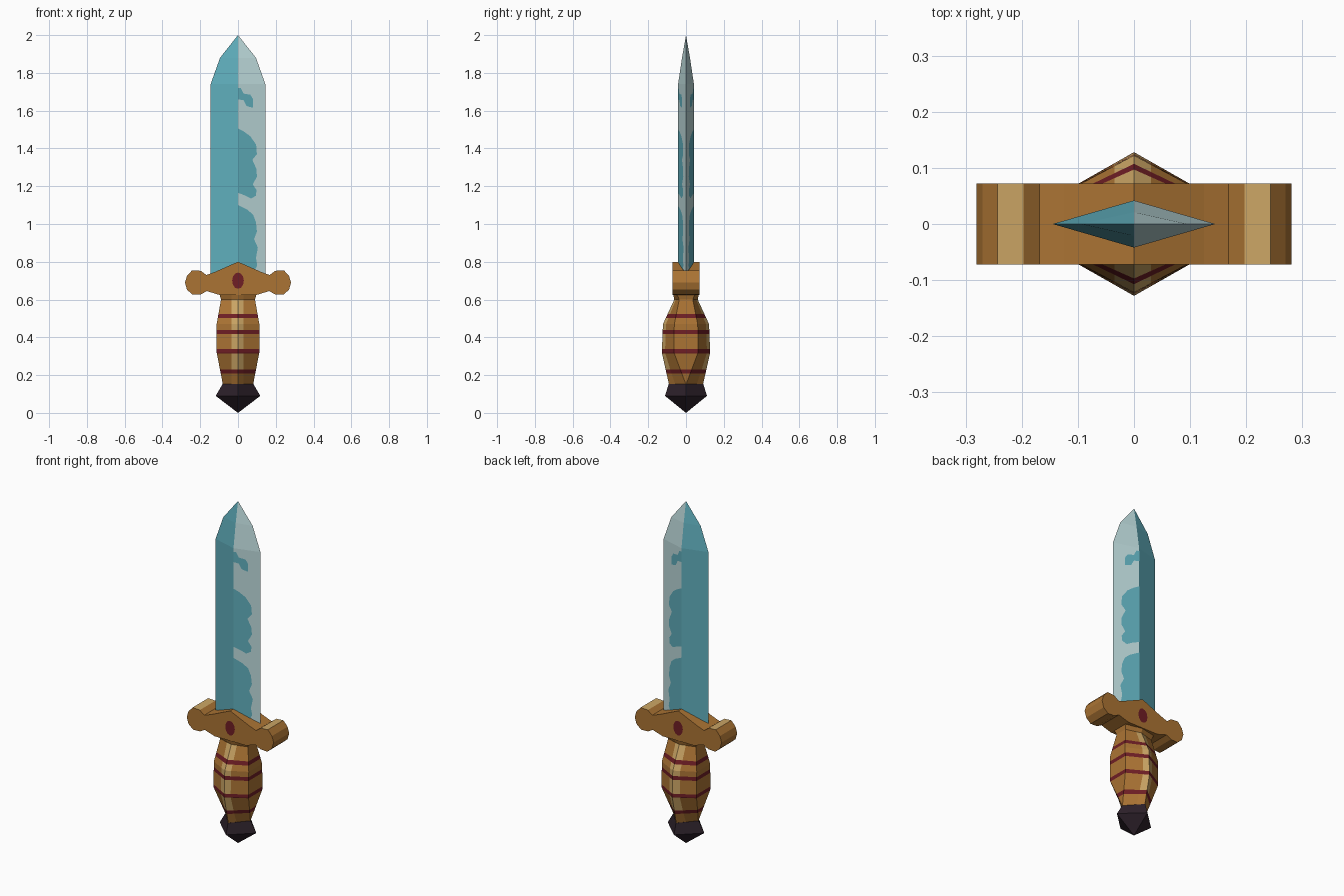
import bpy, bmesh, math

if "Cube" in bpy.data.objects:
    bpy.data.objects.remove(bpy.data.objects["Cube"])


def material(name, rgb):
    m = bpy.data.materials.new(name)
    m.diffuse_color = (*rgb, 1)
    m.use_nodes = True
    m.node_tree.nodes["Principled BSDF"].inputs["Base Color"].default_value = m.diffuse_color
    return m


teal = material("teal", (0.115, 0.42, 0.50))
pale = material("pale steel", (0.50, 0.69, 0.70))
brown = material("golden brown", (0.41, 0.175, 0.034))
tan = material("light tan", (0.60, 0.38, 0.13))
red = material("dark red", (0.16, 0.013, 0.018))
black = material("purple black", (0.026, 0.015, 0.023))


def finish(name, bm, mats, rule=None):
    bmesh.ops.recalc_face_normals(bm, faces=bm.faces)
    if rule:
        for f in bm.faces:
            f.material_index = rule(f.calc_center_median(), f.normal)
    me = bpy.data.meshes.new(name)
    bm.to_mesh(me)
    bm.free()
    for m in mats:
        me.materials.append(m)
    ob = bpy.data.objects.new(name, me)
    bpy.context.collection.objects.link(ob)
    return ob


def loft(sections):
    """Six-point rings (half width, half depth, side-corner depth, z);
    a side depth of 0 collapses the ring to a diamond."""
    bm = bmesh.new()
    rings = []
    for a, b, c, z in sections:
        pts = [(0, -b), (a, -c), (a, c), (0, b), (-a, c), (-a, -c)]
        rings.append([bm.verts.new((x, y, z)) for x, y in pts])
    for lo, hi in zip(rings, rings[1:]):
        for i in range(6):
            j = (i + 1) % 6
            bm.faces.new((lo[i], lo[j], hi[j], hi[i]))
    bm.faces.new(rings[0])
    bm.faces.new(rings[-1])
    bmesh.ops.remove_doubles(bm, verts=bm.verts, dist=0.0005)
    return bm


def cut(bm, co, no):
    bmesh.ops.bisect_plane(bm, geom=bm.verts[:] + bm.edges[:] + bm.faces[:],
                           plane_co=co, plane_no=no)


# Blade: diamond section, pale on the +x side
W, D = 0.145, 0.042
bm = loft([(W, D, 0, 0.70), (W, D, 0, 1.74), (0.095, 0.021, 0, 1.88), (0, 0, 0, 2.0)])
finish("blade", bm, [teal, pale], lambda c, n: int(c.x > 0))

# Teal patches lying on the pale faces, front and back
patches = [
    [(0, 0.72), (0.08, 0.72), (0.085, 0.75), (0.102, 0.78), (0.095, 0.82), (0.105, 0.875),
     (0.085, 0.92), (0.100, 0.96), (0.095, 1.01), (0.080, 1.05), (0.05, 1.075), (0, 1.10)],
    [(0, 1.165), (0.04, 1.15), (0.07, 1.135), (0.095, 1.15), (0.098, 1.18), (0.078, 1.21),
     (0.100, 1.25), (0.098, 1.29), (0.076, 1.34), (0.100, 1.37), (0.096, 1.42),
     (0.065, 1.465), (0.03, 1.49), (0, 1.505)],
    [(0, 1.66), (0.03, 1.655), (0.045, 1.625), (0.078, 1.615), (0.08, 1.66),
     (0.065, 1.685), (0.03, 1.69), (0.015, 1.72), (0, 1.72)],
]
bm = bmesh.new()
for outline in patches:
    for s in (-1, 1):
        vs = [bm.verts.new((x, s * (D * (1 - x / W) + 0.0015), z)) for x, z in outline]
        f = bm.faces.new(vs if s < 0 else vs[::-1])
me = bpy.data.meshes.new("blade_patches")
bm.to_mesh(me)
bm.free()
me.materials.append(teal)
bpy.context.collection.objects.link(bpy.data.objects.new("blade_patches", me))

# Guard: mirrored profile with round ends, extruded along y
half = [(0.125, 0.745), (0.168, 0.730), (0.197, 0.752), (0.243, 0.755), (0.270, 0.725),
        (0.281, 0.690), (0.270, 0.652), (0.240, 0.626), (0.195, 0.628), (0.165, 0.645),
        (0.10, 0.625)]
profile = [(0, 0.80)] + half + [(-x, z) for x, z in reversed(half)]
bm = bmesh.new()
face = bm.faces.new([bm.verts.new((x, -0.072, z)) for x, z in profile])
ext = bmesh.ops.extrude_face_region(bm, geom=[face])
bmesh.ops.translate(bm, vec=(0, 0.144, 0),
                    verts=[g for g in ext["geom"] if isinstance(g, bmesh.types.BMVert)])
finish("guard", bm, [brown, tan], lambda c, n: int(n.z > 0.9 and abs(c.x) > 0.19))

# Red oval inset plates on both guard faces
bm = bmesh.new()
for s in (-1, 1):
    vs = []
    for i in range(12):
        t = -s * i * math.tau / 12
        vs.append(bm.verts.new((0.031 * math.cos(t), s * 0.0735, 0.70 + 0.043 * math.sin(t))))
    f = bm.faces.new(vs)
    f.normal_update()
    if f.normal.y * s < 0:
        f.normal_flip()
me = bpy.data.meshes.new("guard_ovals")
bm.to_mesh(me)
bm.free()
me.materials.append(red)
bpy.context.collection.objects.link(bpy.data.objects.new("guard_ovals", me))

# Grip: hexagonal, ending in a diamond, with red bands and a tan front/back streak
bands = [0.22, 0.326, 0.428, 0.513]
bm = loft([(0.08, 0.09, 0, 0.15), (0.113, 0.128, 0.064, 0.32), (0.113, 0.122, 0.062, 0.47),
           (0.09, 0.062, 0.036, 0.60), (0.10, 0.070, 0.05, 0.635)])
for z in bands:
    cut(bm, (0, 0, z - 0.011), (0, 0, 1))
    cut(bm, (0, 0, z + 0.011), (0, 0, 1))
for x in (-0.035, 0.03):
    cut(bm, (x, 0, 0), (1, 0, 0))


def grip_colour(c, n):
    if any(abs(c.z - z) < 0.011 for z in bands):
        return 1
    return 2 if -0.035 < c.x < 0.03 and 0.21 < c.z < 0.6 and abs(c.y) > 0.04 else 0


finish("grip", bm, [brown, red, tan], grip_colour)

# Pommel: four-sided point
bm = loft([(0, 0, 0, 0), (0.118, 0.111, 0, 0.09), (0.082, 0.092, 0, 0.152)])
finish("pommel", bm, [black])
